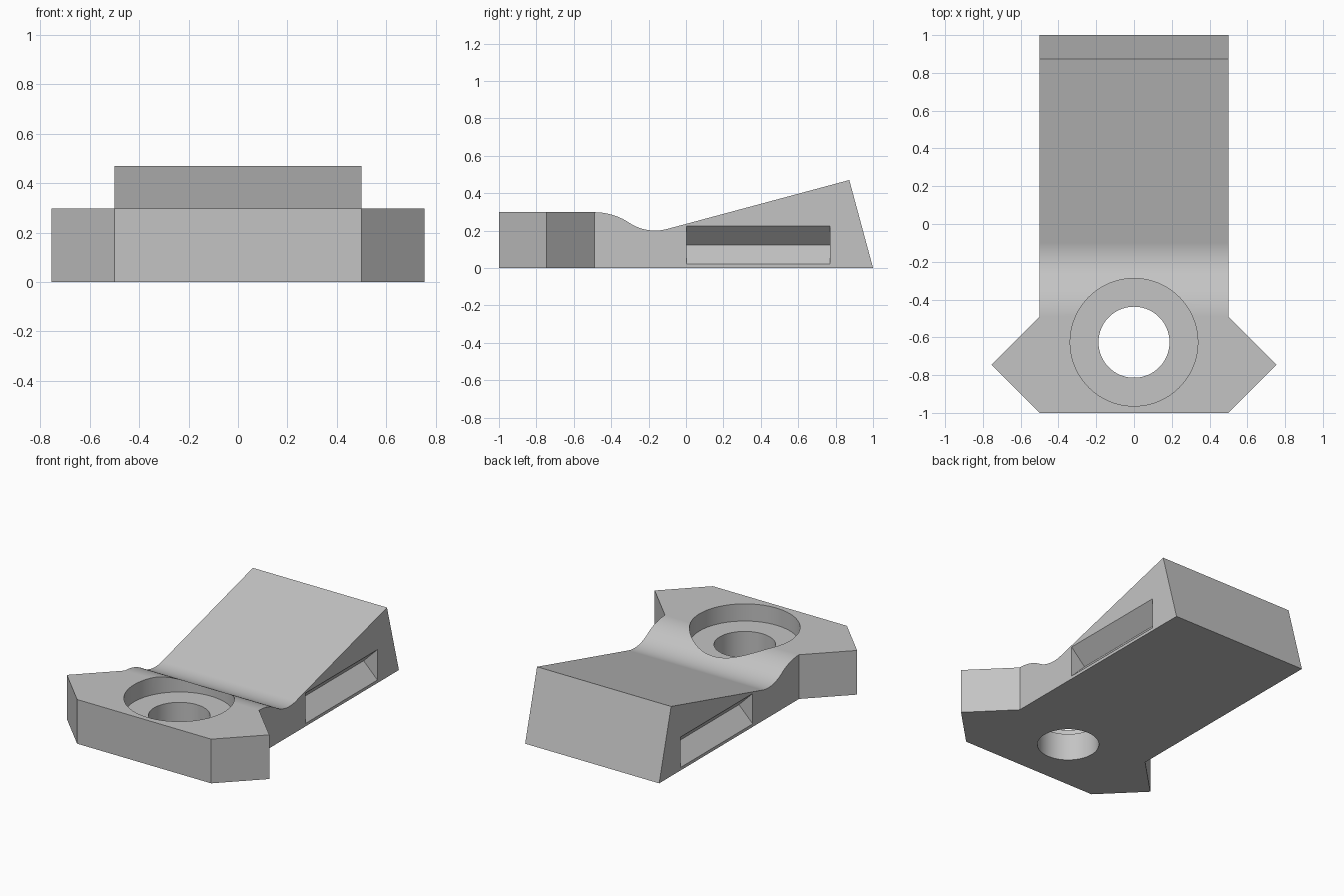
import bpy
import bmesh
from math import sin, cos, radians
from mathutils import Vector

cube = bpy.data.objects.get("Cube")
if cube:
    bpy.data.objects.remove(cube, do_unlink=True)

grey = bpy.data.materials.new("plain grey")
grey.use_nodes = True
colour = (0.55, 0.55, 0.55, 1)
grey.diffuse_color = colour
grey.node_tree.nodes["Principled BSDF"].inputs["Base Color"].default_value = colour


def prism(name, points, direction):
    """Extrude a closed outline of 3D points along a direction."""
    bm = bmesh.new()
    face = bm.faces.new([bm.verts.new(p) for p in points])
    top = bmesh.ops.extrude_face_region(bm, geom=[face])["geom"]
    verts = [v for v in top if isinstance(v, bmesh.types.BMVert)]
    bmesh.ops.translate(bm, verts=verts, vec=Vector(direction))
    bmesh.ops.recalc_face_normals(bm, faces=bm.faces)
    mesh = bpy.data.meshes.new(name)
    bm.to_mesh(mesh)
    bm.free()
    mesh.materials.append(grey)
    obj = bpy.data.objects.new(name, mesh)
    bpy.context.collection.objects.link(obj)
    return obj


def cylinder(name, radius, y, z0, z1):
    bpy.ops.mesh.primitive_cylinder_add(vertices=96, radius=radius, depth=z1 - z0,
                                        location=(0, y, (z0 + z1) / 2))
    obj = bpy.context.object
    obj.name = name
    obj.data.materials.append(grey)
    return obj


def boolean(target, tool, operation):
    """Apply a boolean, then discard the tool."""
    tool.hide_render = True
    mod = target.modifiers.new(tool.name, 'BOOLEAN')
    mod.operation = operation
    mod.solver = 'EXACT'
    mod.object = tool
    bpy.ops.object.select_all(action='DESELECT')
    bpy.context.view_layer.objects.active = target
    target.select_set(True)
    bpy.ops.object.modifier_apply(modifier=mod.name)
    bpy.data.objects.remove(tool, do_unlink=True)


# Side profile: flat deck, S-curve down into a valley, then a 15 degree ramp
deck = 0.298
r1, r2, steps = 0.337, 0.25, 14
bend = radians(33.6)
start = -0.49
valley_y = start + (r1 + r2) * sin(bend)
valley_z = deck - (r1 + r2) * (1 - cos(bend))
profile = [(-1.1, 0), (-1.1, deck)]
for i in range(steps + 1):
    a = bend * i / steps
    profile.append((start + r1 * sin(a), deck - r1 * (1 - cos(a))))
for i in range(1, steps + 1):
    a = -bend + (bend + radians(15)) * i / steps
    profile.append((valley_y + r2 * sin(a), valley_z + r2 * (1 - cos(a))))
profile += [(0.873, 0.47), (1, 0)]
body = prism("wedge_clamp_body", [(-0.9, y, z) for y, z in profile], (1.8, 0, 0))

# Plan outline: straight bar with pointed wings at the front
half = [(0.5, -1), (0.755, -0.745), (0.5, -0.49), (0.5, 1.1)]
outline = half + [(-x, y) for x, y in reversed(half)]
boolean(body, prism("plan_outline", [(x, y, -0.5) for x, y in outline], (0, 0, 1.5)),
        'INTERSECT')

# Bolt hole with counterbore
boolean(body, cylinder("counterbore", 0.338, -0.626, 0.182, 0.6), 'DIFFERENCE')
boolean(body, cylinder("bolt_hole", 0.188, -0.626, -0.2, 0.5), 'DIFFERENCE')

# V-shaped grip pocket in each side
low, high, out = 0.02, 0.225, 0.05
mid, reach = (low + high) / 2, (high - low) / 2
for side in (-1, 1):
    section = [(0.5 - reach, mid), (0.5 + out, low - out), (0.5 + out, high + out)]
    # Trim the cutter so it opens exactly at the side wall
    groove = prism("grip_pocket", [(side * x, 0.003, z) for x, z in section],
                   (0, 0.768, 0))
    boolean(body, groove, 'DIFFERENCE')

# Smooth curves with crisp edges
bpy.ops.object.select_all(action='DESELECT')
bpy.context.view_layer.objects.active = body
body.select_set(True)
bpy.ops.object.shade_smooth_by_angle(angle=radians(14))
normals = body.modifiers.new("flat_face_normals", 'WEIGHTED_NORMAL')
normals.keep_sharp = True
